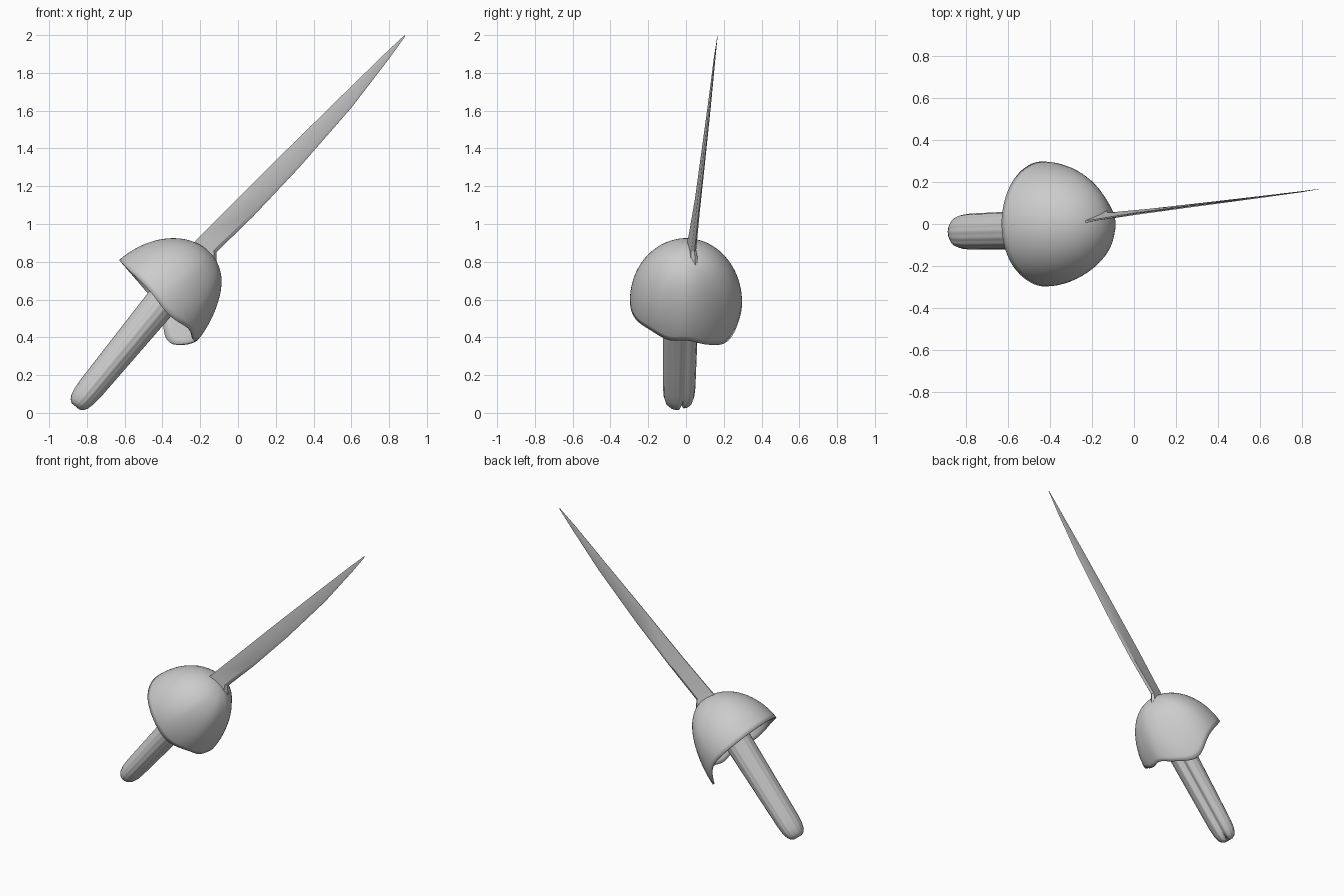
import bpy, bmesh, math
from mathutils import Vector

if "Cube" in bpy.data.objects:
    bpy.data.objects.remove(bpy.data.objects["Cube"])

grey = bpy.data.materials.new("plain_grey")
grey.use_nodes = True
colour = (0.6, 0.6, 0.6, 1)
grey.diffuse_color = colour
grey.node_tree.nodes["Principled BSDF"].inputs["Base Color"].default_value = colour


def loft(name, rings, caps=True, angle=40):
    """Skin a list of closed rings into one object."""
    bm = bmesh.new()
    loops = [[bm.verts.new(p) for p in ring] for ring in rings]
    n = len(loops[0])
    for a, b in zip(loops, loops[1:]):
        for i in range(n):
            j = (i + 1) % n
            bm.faces.new((a[i], a[j], b[j], b[i]))
    if caps:
        bm.faces.new(loops[0])
        bm.faces.new(loops[-1])
    bmesh.ops.remove_doubles(bm, verts=bm.verts, dist=0.0002)
    bmesh.ops.recalc_face_normals(bm, faces=bm.faces)
    mesh = bpy.data.meshes.new(name)
    bm.to_mesh(mesh)
    bm.free()
    obj = bpy.data.objects.new(name, mesh)
    bpy.context.collection.objects.link(obj)
    mesh.materials.append(grey)
    bpy.ops.object.select_all(action='DESELECT')
    obj.select_set(True)
    bpy.context.view_layer.objects.active = obj
    bpy.ops.object.shade_smooth_by_angle(angle=math.radians(angle))
    return obj


def bump(theta, centre, width):
    d = (theta - centre + 180) % 360 - 180
    return math.exp(-(d / width) ** 2)


# Guard: hollow dome with a wavy rim (angle 0 is +y, 90 is the upper edge)
axis = Vector((0.755, 0, 0.655)).normalized()
up = Vector((-axis.z, 0, axis.x))
side = Vector((0, 1, 0))
centre = Vector((-0.435, 0, 0.585))
rings = []
for k in range(21):
    t = k / 20
    ring = []
    for i in range(72):
        deg = i * 5
        th = math.radians(deg)
        rim = -0.085 * bump(deg, -42, 24) + 0.035 * bump(deg, -90, 14) \
            + 0.04 * bump(deg, -130, 22) + 0.015 * bump(deg, 165, 30)
        depth = 0.39 * math.sin(t * math.pi / 2) + rim * (1 - t) ** 2
        r = 0.297 * math.cos(t * math.pi / 2)
        # the lower side is a little flatter than the upper side
        r *= 1 - 0.09 * max(0, -math.sin(th)) * math.sin(math.pi * t)
        ring.append(centre + axis * depth + r * (math.cos(th) * side + math.sin(th) * up))
    rings.append(ring)
guard = loft("guard", rings, caps=False, angle=60)
shell = guard.modifiers.new("shell", 'SOLIDIFY')
shell.thickness = 0.01
shell.offset = -1

# Handle: fluted grip with a deep cleft along its underside
start, end = Vector((-0.852, -0.038, 0.042)), Vector((-0.25, -0.022, 0.774))
along = (end - start).normalized()
across = along.cross(side).normalized()
if across.x < 0:
    across = -across
rings = []
for s, scale in ((-0.012, 0.4), (0, 0.65), (0.02, 0.83), (0.06, 0.95), (0.12, 1),
                 (0.25, 1), (0.45, 1), (0.7, 1), (1, 1)):
    wide = (0.083 + 0.014 * s) * scale
    deep = (0.067 + 0.026 * s) * scale
    ring = []
    for i in range(96):
        deg = i * 3.75
        th = math.radians(deg)
        r = 1 + 0.012 * math.cos(16 * th) - 0.3 * bump(deg, 66, 12)
        # the cleft also notches the butt end
        lift = 0.03 * bump(deg, 66, 16) * max(0, 1 - s * 10)
        p = start.lerp(end, s) + along * lift
        ring.append(p + r * (math.cos(th) * wide * side + math.sin(th) * deep * across))
    rings.append(ring)
loft("handle", rings, angle=50)

# Blade: thin wedge, straight along the top and bowed along the bottom.
# Each row: top edge, bottom edge, bottom thickness
rows = (((-0.27, 0.01, 0.86), (-0.17, 0.045, 0.74), 0.045),
        ((-0.225, 0.012, 0.91), (-0.112, 0.05, 0.785), 0.04),
        ((-0.19, 0.018, 0.945), (-0.115, 0.045, 0.85), 0.026),
        ((0.0, 0.05, 1.135), (0.08, 0.064, 1.04), 0.02),
        ((0.26, 0.085, 1.395), (0.325, 0.094, 1.30), 0.014),
        ((0.54, 0.122, 1.67), (0.60, 0.128, 1.615), 0.009),
        ((0.77, 0.15, 1.895), (0.80, 0.154, 1.875), 0.005),
        ((0.882, 0.167, 2.0), (0.886, 0.167, 1.995), 0.001))
rings = []
for top, bottom, thick in rows:
    top, bottom = Vector(top), Vector(bottom)
    low = top.lerp(bottom, 0.85)
    rings.append([top - side * thick * 0.12, low - side * thick / 2, bottom,
                  low + side * thick / 2, top + side * thick * 0.12])
loft("blade", rings, angle=30)
